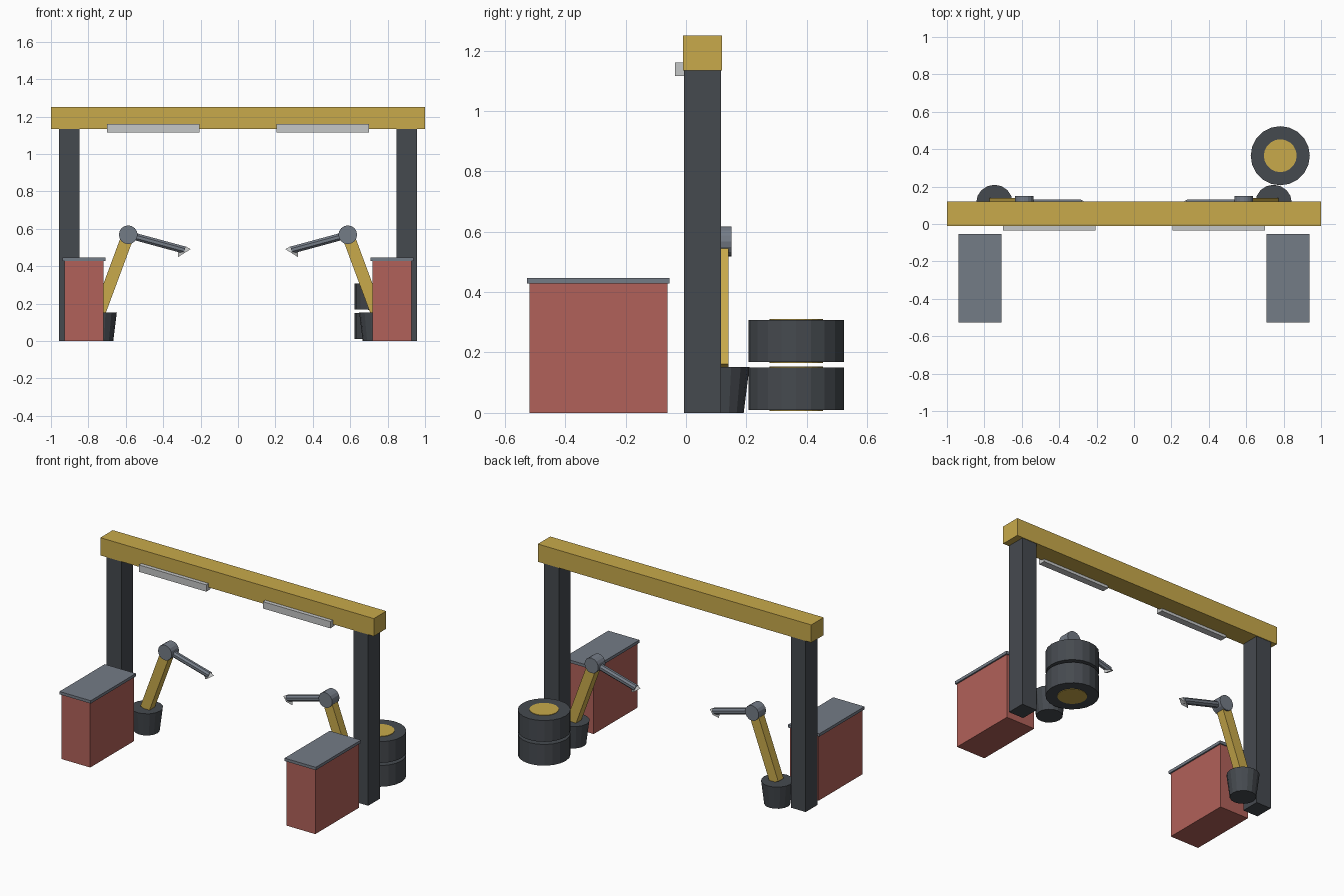
import bpy
import math
from mathutils import Vector, Matrix

cube = bpy.data.objects.get("Cube")
if cube:
    bpy.data.objects.remove(cube, do_unlink=True)


def material(name, r, g, b):
    m = bpy.data.materials.new(name)
    m.use_nodes = True
    m.diffuse_color = (r, g, b, 1)
    bsdf = next(n for n in m.node_tree.nodes if n.type == "BSDF_PRINCIPLED")
    bsdf.inputs["Base Color"].default_value = (r, g, b, 1)
    return m


YELLOW = material("ochre yellow", 0.58, 0.40, 0.07)
RED = material("brick red", 0.44, 0.12, 0.10)
DARK = material("charcoal", 0.06, 0.068, 0.078)
STEEL = material("steel grey", 0.175, 0.20, 0.24)
LIGHT = material("pale grey", 0.56, 0.57, 0.57)


def finish(name, mat):
    ob = bpy.context.object
    ob.name = name
    ob.data.materials.append(mat)
    return ob


def box(name, mat, xs, ys, zs):
    """Axis-aligned box from its ranges."""
    spans = (xs, ys, zs)
    bpy.ops.mesh.primitive_cube_add(size=1)
    ob = finish(name, mat)
    centre = Vector([(a + b) / 2 for a, b in spans])
    size = Vector([abs(b - a) for a, b in spans])
    ob.data.transform(Matrix.LocRotScale(centre, None, size))
    return ob


def rod(name, mat, start, end, r1, r2, sides, turn=0.0, squash=(1, 1)):
    """Faceted cylinder or cone between two points."""
    start, end = Vector(start), Vector(end)
    axis = end - start
    bpy.ops.mesh.primitive_cone_add(vertices=sides, radius1=r1, radius2=r2,
                                    depth=axis.length)
    ob = finish(name, mat)
    z = axis.normalized()
    # local y follows world y, except on rods that run along it
    ref = Vector((0, 0, 1)) if abs(z.y) > 0.9 else Vector((0, 1, 0))
    x = ref.cross(z).normalized()
    basis = Matrix((x, z.cross(x), z)).transposed().to_4x4()
    ob.data.transform(Matrix.Translation((start + end) / 2) @ basis
                      @ Matrix.Diagonal((*squash, 1, 1))
                      @ Matrix.Rotation(turn, 4, "Z"))
    return ob


# Overhead gantry beam
box("gantry_beam", YELLOW, (-1, 1), (-0.01, 0.12), (1.133, 1.25))

ROBOT_Y = 0.112
for side, s in (("left", 1), ("right", -1)):
    # Gantry post and strip lamp
    box(side + "_post", DARK, (s * 0.848, s * 0.957), (-0.007, 0.116), (0, 1.133))
    box(side + "_strip_lamp", LIGHT, (s * 0.207, s * 0.70), (-0.036, 0.009),
        (1.115, 1.16))

    # Tool cabinet with worktop
    box(side + "_cabinet", RED, (s * 0.718, s * 0.928), (-0.518, -0.061), (0, 0.428))
    box(side + "_worktop", STEEL, (s * 0.709, s * 0.937), (-0.526, -0.054),
        (0.428, 0.447))

    # Robot arm: tapered base, upper arm, elbow, forearm, gripper
    def at(x, z, dy=0.0):
        return (s * x, ROBOT_Y + dy, z)

    rod(side + "_robot_base", DARK, at(0.746, 0), at(0.746, 0.152), 0.079, 0.098, 16)
    half = math.sqrt(0.5)
    rod(side + "_robot_upper_arm", YELLOW, at(0.742, 0.15), at(0.59, 0.56),
        half, half, 4, math.pi / 4, (0.066, 0.056))
    rod(side + "_robot_elbow", STEEL, at(0.587, 0.568, -0.038),
        at(0.587, 0.568, 0.038), 0.05, 0.05, 16)
    rod(side + "_robot_forearm", STEEL, at(0.587, 0.568), at(0.285, 0.486),
        0.021, 0.021, 8, math.pi / 8)
    rod(side + "_robot_gripper", LIGHT, at(0.302, 0.494), at(0.287, 0.470),
        0.024, 0.04, 4, 0, (1, 0.5))

# Two stacked wheels behind the left post
for level, z in (("lower", 0.01), ("upper", 0.168)):
    rod(level + "_tyre", DARK, (0.782, 0.365, z), (0.782, 0.365, z + 0.14),
        0.158, 0.158, 20)
    rod(level + "_wheel_hub", YELLOW, (0.782, 0.365, z - 0.003),
        (0.782, 0.365, z + 0.143), 0.088, 0.088, 20)
